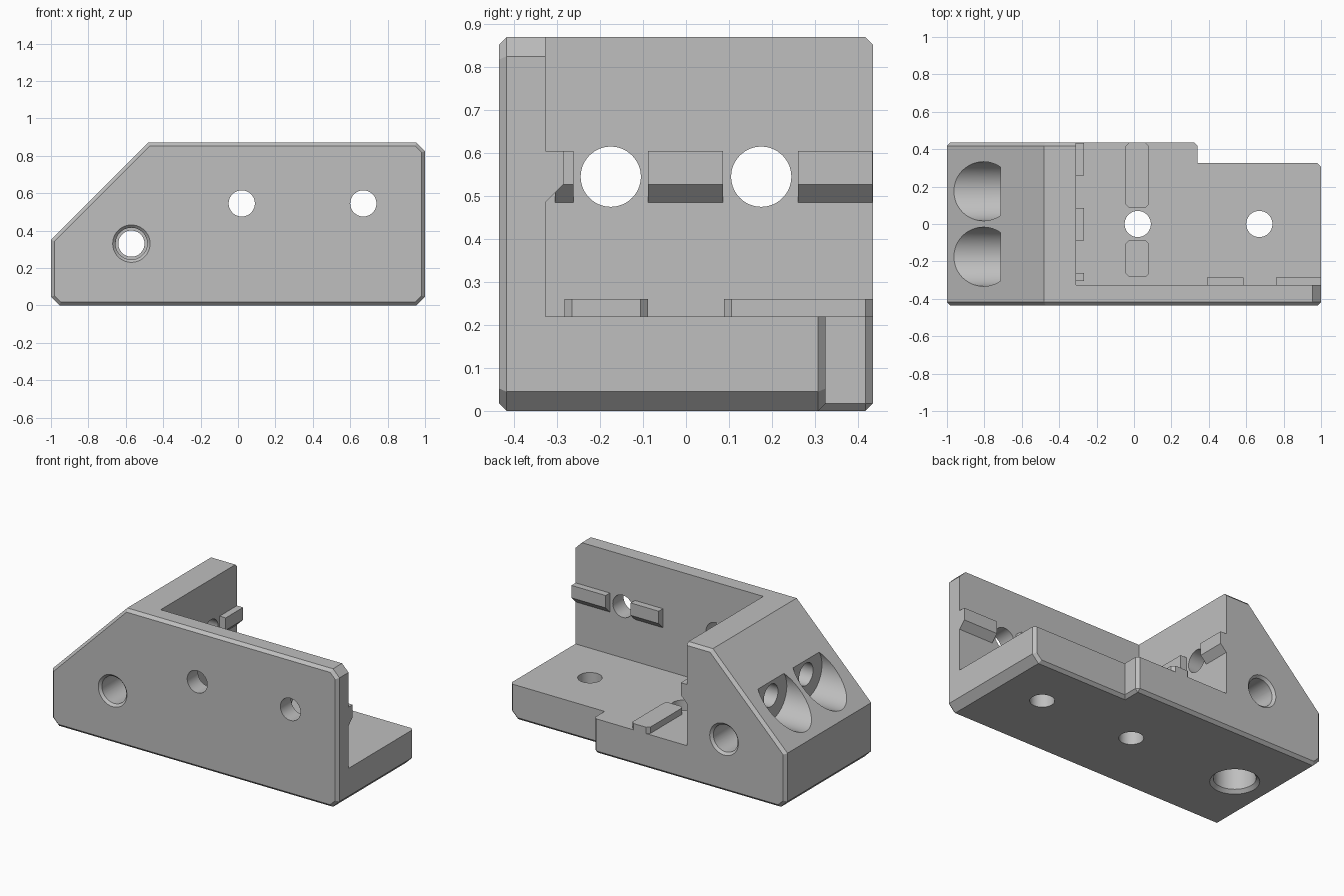
import bpy, bmesh, math
from mathutils import Vector

if "Cube" in bpy.data.objects:
    bpy.data.objects.remove(bpy.data.objects["Cube"], do_unlink=True)

grey = bpy.data.materials.new("light_grey")
grey.use_nodes = True
colour = (0.52, 0.52, 0.52, 1)
grey.diffuse_color = colour
grey.node_tree.nodes["Principled BSDF"].inputs["Base Color"].default_value = colour


def make(name, bm):
    bmesh.ops.recalc_face_normals(bm, faces=bm.faces)
    mesh = bpy.data.meshes.new(name)
    bm.to_mesh(mesh)
    bm.free()
    mesh.materials.append(grey)
    ob = bpy.data.objects.new(name, mesh)
    bpy.context.collection.objects.link(ob)
    return ob


def prism(name, base, offset):
    """Extrude a planar outline of 3D points along an offset."""
    bm = bmesh.new()
    face = bm.faces.new([bm.verts.new(p) for p in base])
    new = bmesh.ops.extrude_face_region(bm, geom=[face])["geom"]
    verts = [g for g in new if isinstance(g, bmesh.types.BMVert)]
    bmesh.ops.translate(bm, vec=offset, verts=verts)
    return make(name, bm)


def box(name, lo, hi):
    (a, b, c), (d, e, f) = lo, hi
    return prism(name, [(a, b, c), (d, b, c), (d, e, c), (a, e, c)], (0, 0, f - c))


def rod(start, end, r1, r2=None):
    """Cylinder or cone cutter between two points."""
    start, end = Vector(start), Vector(end)
    axis = end - start
    bm = bmesh.new()
    bmesh.ops.create_cone(bm, cap_ends=True, segments=64, radius1=r1,
                          radius2=r1 if r2 is None else r2, depth=axis.length)
    bm.transform(axis.to_track_quat('Z', 'Y').to_matrix().to_4x4())
    bmesh.ops.translate(bm, vec=(start + end) / 2, verts=bm.verts)
    return make("hole_cutter", bm)


def cut(target, cutter):
    cutter.hide_render = True
    mod = target.modifiers.new("cut", 'BOOLEAN')
    mod.operation, mod.solver, mod.object = 'DIFFERENCE', 'EXACT', cutter
    bpy.context.view_layer.objects.active = target
    bpy.ops.object.modifier_apply(modifier=mod.name)
    bpy.data.objects.remove(cutter, do_unlink=True)


# Main dimensions
HALF, TOP, EDGE = 0.435, 0.87, 0.018
FLOOR, WALL_X, WALL_Y = 0.22, -0.31, -0.327
STEP_X, STEP_Y = 0.34, 0.325
BOLT_Z, BOLT_R = 0.545, 0.07

# Body silhouette with its stepped back
outline = [(-0.955, 0), (0.955, 0), (1, 0.045), (1, 0.825), (0.955, TOP),
           (-0.48, TOP), (-1, 0.35), (-1, 0.045)]
body = prism("bracket_body", [(x, -HALF, z) for x, z in outline], (0, 2 * HALF, 0))
cut(body, box("step_cutter", (STEP_X, STEP_Y, -1), (2, 1, 2)))

# Chamfer around the front, back and step faces
bm = bmesh.new()
bm.from_mesh(body.data)
bm.normal_update()


def rimmed(face):
    at_step = face.normal.x > 0.9 and abs(face.calc_center_median().x - STEP_X) < 0.01
    return abs(face.normal.y) > 0.9 or at_step


rim = [e for e in bm.edges if e.is_convex and e.calc_face_angle(0) > 0.1
       and any(rimmed(f) for f in e.link_faces)]
bmesh.ops.bevel(bm, geom=rim, offset=EDGE, segments=1, affect='EDGES')
bm.to_mesh(body.data)
bm.free()

# Open pocket leaving the floor, front wall and end block
cut(body, box("pocket_cutter", (WALL_X, WALL_Y, FLOOR), (2, 1, 2)))

# Bolt holes through the end block with round access pockets on the slope
for y in (-0.175, 0.175):
    cut(body, rod((-1.2, y, BOLT_Z), (-0.715, y, BOLT_Z), 0.158))
    cut(body, rod((-0.8, y, BOLT_Z), (-0.2, y, BOLT_Z), BOLT_R))

# Bolt holes through the front wall and the floor
for x in (0.02, 0.67):
    cut(body, rod((x, -0.6, BOLT_Z), (x, -0.2, BOLT_Z), BOLT_R))
    cut(body, rod((x, 0, -0.2), (x, 0, 0.4), BOLT_R))

# Cross bore with wider, chamfered mouths
bx, bz = -0.57, 0.33
cut(body, rod((bx, -0.6, bz), (bx, 0.6, bz), BOLT_R))
for s in (-1, 1):
    cut(body, rod((bx, s * 0.6, bz), (bx, s * 0.2, bz), 0.085))
    cut(body, rod((bx, s * (HALF + 0.015), bz), (bx, s * (HALF - 0.015), bz), 0.115, 0.085))

# Blind chamfered socket in the underside
cut(body, rod((-0.735, 0, -0.1), (-0.735, 0, 0.21), 0.12))
cut(body, rod((-0.735, 0, -0.02), (-0.735, 0, 0.02), 0.16, 0.12))

# Locating keys on the floor, with clipped corners
for name, y0, y1 in (("front_floor_key", -0.283, -0.088), ("back_floor_key", 0.088, HALF)):
    x0, x1, c = -0.045, 0.08, EDGE
    pts = [(x0 + c, y0), (x1 - c, y0), (x1, y0 + c), (x1, y1 - c),
           (x1 - c, y1), (x0 + c, y1), (x0, y1 - c), (x0, y0 + c)]
    prism(name, [(x, y, FLOOR - 0.01) for x, y in pts], (0, 0, 0.05))

# Locating keys on the walls, sloped underneath
section = [(-0.005, 0.485), (0, 0.485), (0.042, 0.527), (0.042, 0.605), (-0.005, 0.605)]
for i, (y0, y1) in enumerate([(-0.305, -0.262), (-0.088, 0.086), (0.26, HALF - 0.001)]):
    prism(f"end_wall_key_{i + 1}", [(WALL_X + d, y0, z) for d, z in section], (0, y1 - y0, 0))
for i, (x0, x1) in enumerate([(0.39, 0.585), (0.76, 0.999)]):
    prism(f"front_wall_key_{i + 1}", [(x0, WALL_Y + d, z) for d, z in section], (x1 - x0, 0, 0))

# Smooth bores, crisp edges
bpy.ops.object.select_all(action='DESELECT')
body.select_set(True)
bpy.context.view_layer.objects.active = body
bpy.ops.object.shade_smooth_by_angle(angle=math.radians(20))
